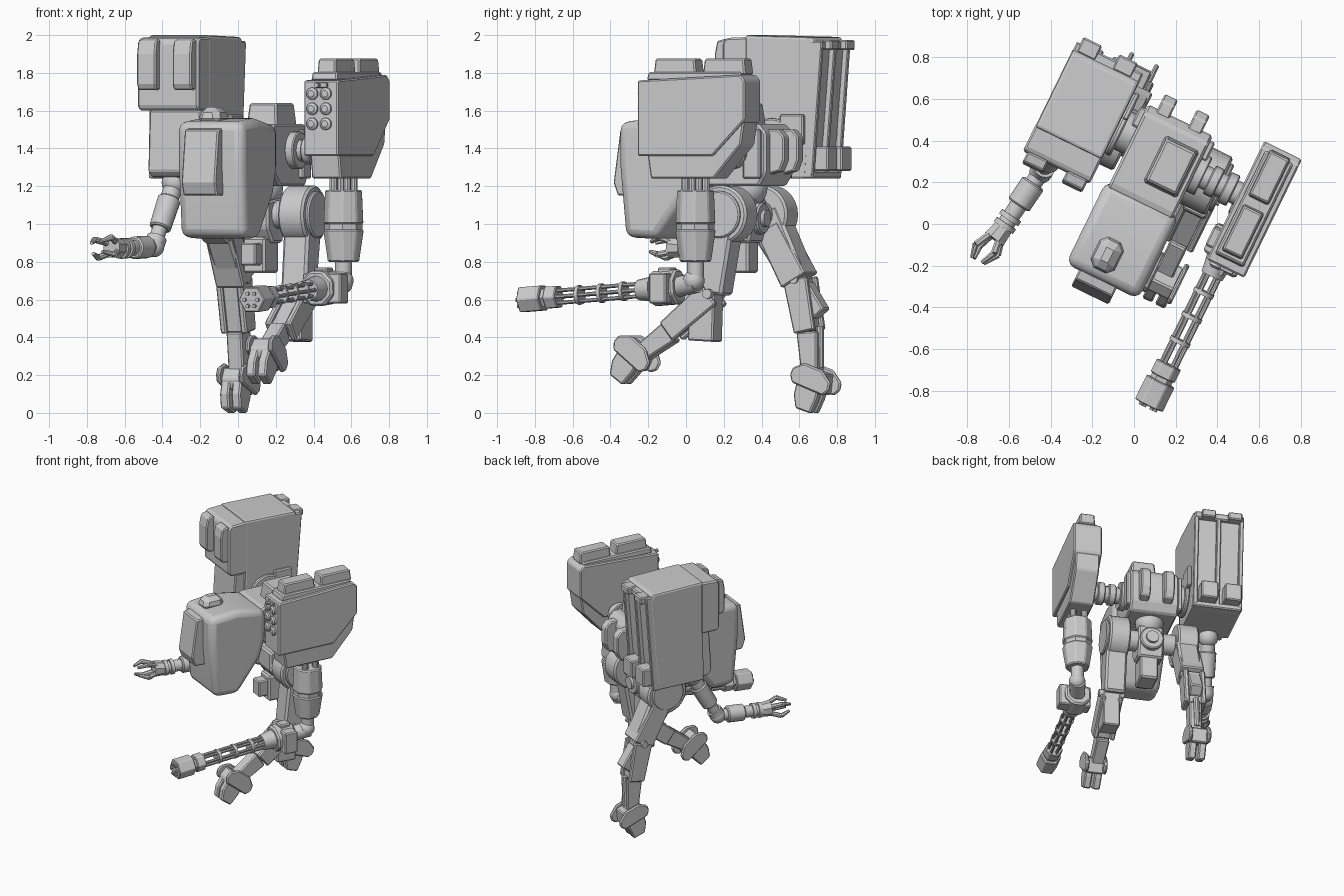
import bpy, bmesh, math
from mathutils import Vector, Matrix

if "Cube" in bpy.data.objects:
    bpy.data.objects.remove(bpy.data.objects["Cube"])

YAW = Matrix.Rotation(math.radians(-26), 4, 'Z')   # whole machine is turned on the spot


def finish(name, bm, bevel=0.0, smooth=False, segs=1):
    bmesh.ops.recalc_face_normals(bm, faces=bm.faces)
    bm.transform(YAW)
    me = bpy.data.meshes.new(name)
    bm.to_mesh(me)
    bm.free()
    ob = bpy.data.objects.new(name, me)
    bpy.context.collection.objects.link(ob)
    if bevel:
        m = ob.modifiers.new('edge', 'BEVEL')
        m.width, m.segments, m.limit_method = bevel, segs, 'ANGLE'
    if smooth:
        bpy.context.view_layer.objects.active = ob
        ob.select_set(True)
        bpy.ops.object.shade_smooth_by_angle(angle=math.radians(35))
        ob.select_set(False)
    return ob


def box(name, x, y, z, bevel=0.008, top=1.0):
    """Box from min/max ranges; top scales the upper face."""
    bm = bmesh.new()
    bmesh.ops.create_cube(bm, size=1)
    for v in bm.verts:
        k = top if v.co.z > 0 else 1
        v.co = Vector(((x[0] + x[1]) / 2 + v.co.x * k * (x[1] - x[0]),
                       (y[0] + y[1]) / 2 + v.co.y * k * (y[1] - y[0]),
                       (z[0] + z[1]) / 2 + v.co.z * (z[1] - z[0])))
    return finish(name, bm, bevel)


def prism(name, pts, x0, x1, bevel=0.008, segs=1, smooth=False):
    """Side profile of (y, z) points extruded along x."""
    bm = bmesh.new()
    f = bm.faces.new([bm.verts.new((x0, y, z)) for y, z in pts])
    r = bmesh.ops.extrude_face_region(bm, geom=[f])
    bmesh.ops.translate(bm, vec=(x1 - x0, 0, 0),
                        verts=[g for g in r['geom'] if isinstance(g, bmesh.types.BMVert)])
    return finish(name, bm, bevel, smooth, segs)


def limb(name, a, b, wa, wb, x, thick, bevel=0.008):
    """Tapered bar in the side plane from a to b."""
    a, b = Vector(a), Vector(b)
    d = (b - a).normalized()
    n = Vector((-d.y, d.x))
    pts = [a + n * wa / 2, b + n * wb / 2, b - n * wb / 2, a - n * wa / 2]
    return prism(name, [tuple(p) for p in pts], x - thick / 2, x + thick / 2, bevel)


def rod(name, a, b, r1, r2=None, n=16, bevel=0.0):
    a, b = Vector(a), Vector(b)
    d = b - a
    bm = bmesh.new()
    bmesh.ops.create_cone(bm, cap_ends=True, segments=n, radius1=r1, depth=d.length,
                          radius2=r1 if r2 is None else r2)
    if n in (6, 8):
        bm.transform(Matrix.Rotation(math.pi / n, 4, 'Z'))
    bm.transform(Matrix.Translation((a + b) / 2) @ d.to_track_quat('Z', 'Y').to_matrix().to_4x4())
    return finish(name, bm, bevel, n > 8)


def ball(name, c, r):
    bm = bmesh.new()
    bmesh.ops.create_uvsphere(bm, u_segments=20, v_segments=12, radius=r, matrix=Matrix.Translation(c))
    return finish(name, bm, 0, True)


# Cockpit hull with front plate and roof bump
prism('cockpit_hull', [(-.315, 1.54), (-.315, 1.3), (-.28, .93), (-.09, .92), (.09, 1.16),
                       (.13, 1.3), (.13, 1.52), (-.1, 1.56)], -.21, .178, .045, 3, True)
prism('cockpit_front_plate', [(-.29, 1.51), (-.36, 1.5), (-.4, 1.22), (-.375, 1.15), (-.28, 1.15)], -.14, .06)
box('cockpit_roof_bump', (-.12, .02), (-.28, -.1), (1.53, 1.62), .03, .7)

# Torso
prism('torso', [(.08, 1.5), (.1, 1.28), (.2, 1.2), (.5, 1.2), (.545, 1.27), (.545, 1.48), (.5, 1.53), (.12, 1.53)],
      -.19, .155, .012)
box('roof_hatch', (-.05, .13), (.2, .45), (1.52, 1.64), .01, .88)
for s in (-1, 1):
    prism('exhaust', [(.52, 1.26), (.6, 1.28), (.625, 1.34), (.625, 1.46), (.59, 1.5), (.52, 1.5)],
          -.02 + s * .085 - .035, -.02 + s * .085 + .035)
    box('torso_side_panel', (-.02 + s * .17 - .03, -.02 + s * .17 + .03), (.42, .52), (1.24, 1.5))

# Shoulder joints
rod('right_shoulder_shaft', (.13, .35, 1.39), (.4, .35, 1.39), .058)
for i, r in enumerate((.1, .075, .08)):
    rod('right_shoulder_ring', (.15 + i * .08, .35, 1.39), (.2 + i * .08, .35, 1.39), r, n=24, bevel=.006)
rod('left_shoulder_shaft', (-.3, .38, 1.4), (-.18, .38, 1.4), .1, n=24)
rod('left_shoulder_disc', (-.275, .38, 1.42), (-.245, .38, 1.42), .14, n=24, bevel=.008)
box('left_shoulder_plate', (-.275, -.245), (.43, .57), (1.42, 1.58))

# Right launcher pod
prism('right_pod', [(0, 1.76), (0, 1.36), (.44, 1.36), (.63, 1.55), (.63, 1.76), (.6, 1.79)], .387, .588, .008)
prism('right_pod_base', [(.05, 1.37), (.07, 1.24), (.44, 1.24), (.6, 1.42), (.62, 1.55), (.4, 1.37)], .4, .572)
box('right_pod_lid', (.41, .562), (.04, .6), (1.76, 1.805), .008, .96)
for y in (.07, .36):
    box('right_pod_roof_block', (.43, .54), (y, y + .25), (1.79, 1.875), .008, .92)
for z in (1.69, 1.61, 1.53):
    for x in (.44, .52):
        rod('rocket_tube', (x, .02, z), (x, -.012, z), .032, n=16)
        rod('rocket_tip', (x, -.012, z), (x, -.022, z), .032, .018)
rod('pod_sensor', (.48, .01, 1.735), (.48, -.04, 1.735), .013, n=8)
box('pod_sensor_base', (.46, .53), (-.015, .02), (1.72, 1.75), .004)

# Left launcher pod
prism('left_pod', [(.21, 2.0), (.21, 1.6), (.2, 1.24), (.57, 1.24), (.595, 1.45), (.635, 1.95), (.61, 1.99)],
      -.63, -.275, .015, 2)
prism('left_pod_head', [(.23, 1.99), (.1, 1.985), (.08, 1.96), (.08, 1.62), (.1, 1.6), (.23, 1.6)],
      -.632, -.275, .01)
prism('left_pod_front_base', [(.23, 1.6), (.14, 1.6), (.12, 1.28), (.15, 1.25), (.23, 1.24)], -.59, -.29)
for x in (-.61, -.4):
    prism('left_pod_front_rib', [(.09, 1.98), (.04, 1.97), (.025, 1.9), (.025, 1.74), (.04, 1.71), (.09, 1.71)], x, x + .11)
# raised frame on the back, leaving two long recesses
for x in (-.628, -.465, -.305):
    limb('left_pod_back_rail', (.635, 1.96), (.585, 1.26), .06, .05, x + .015, .03, .005)
box('left_pod_back_top', (-.628, -.275), (.6, .665), (1.92, 1.97))
box('left_pod_back_bottom', (-.628, -.275), (.55, .61), (1.24, 1.28))
for x in (-.61, -.44):
    box('left_pod_back_block', (x, x + .12), (.56, .68), (1.28, 1.41))
for x in (-.56, -.37):
    box('left_pod_back_lug', (x - .05, x + .05), (.62, .7), (1.92, 1.975))

# Waist and pelvis
ball('waist_ball', (-.02, .36, 1.19), .1)
rod('waist_collar', (-.02, .36, 1.2), (-.02, .36, 1.25), .13, n=24)
rod('hip_axle', (-.24, .34, 1.05), (.2, .34, 1.05), .075)
prism('pelvis', [(.22, 1.12), (.22, .98), (.28, .9), (.4, .9), (.43, 1.0), (.42, 1.14)], -.11, .07, .012)
box('pelvis_lower_block', (-.08, .05), (.22, .39), (.74, .93), .012)
box('pelvis_front_block', (-.06, .03), (.15, .24), (.78, .9))
rod('pelvis_rear_disc', (-.02, .4, 1.03), (-.02, .45, 1.03), .085, n=20, bevel=.008)
rod('pelvis_rear_hub', (-.02, .44, 1.03), (-.02, .47, 1.03), .045)


def foot(side, x, c, pitch):
    t = math.radians(pitch)

    def turn(pts):
        return [(c[0] + y * math.cos(t) - z * math.sin(t), c[1] + y * math.sin(t) + z * math.cos(t)) for y, z in pts]
    shell = turn([(-.12, .04), (-.11, .08), (-.05, .115), (.06, .1), (.12, .045), (.12, .0), (.09, -.03), (-.1, .0)])
    toe = turn([(-.08, .05), (-.085, -.06), (-.06, -.13), (.03, -.14), (.05, -.06), (.06, .05)])
    for s in (-1, 1):
        prism(side + '_foot_guard', shell, x + s * .066 - .012, x + s * .066 + .012)
        prism(side + '_toe', toe, x + s * .034 - .026, x + s * .034 + .026)
    prism(side + '_foot_core', turn([(-.09, .02), (-.07, .09), (.07, .08), (.08, -.03), (-.06, -.03)]), x - .06, x + .06)


def leg(side, x, knee, mid, ankle, pitch, out, shift, wide):
    hip = (.34, 1.05)
    rod(side + '_hip_drum', (x - .08, *hip), (x + .07, *hip), .155, n=28, bevel=.012)
    rod(side + '_hip_cap', (x + out * .065, *hip), (x + out * .09, *hip), .125, n=24, bevel=.008)
    limb(side + '_thigh', hip, knee, wide, .14, x, .15, .015)
    x += shift
    rod(side + '_knee_pin', (x - .09, *knee), (x + .09, *knee), .026, n=12)
    for s in (-1, 1):
        limb(side + '_shin_plate', knee, mid, .14, .12, x + s * .06, .035)
    limb(side + '_shin_core', knee, mid, .1, .08, x, .1)
    limb(side + '_lower_shin', mid, ankle, .12, .085, x, .09)
    return foot(side, x + shift, ankle, pitch)


# Legs: right one striding forward, left one trailing
leg('right', .22, (.28, .63), (.03, .43), (-.185, .285), -30, 1, .015, .17)
limb('right_calf_block', (.24, .66), (.225, .38), .14, .15, .235, .12)
leg('left', -.27, (.535, .71), (.59, .43), (.61, .14), -12, -1, -.015, .21)
limb('left_thigh_plate', (.38, .98), (.535, .7), .14, .16, -.275, .165)
prism('left_calf_pad', [(.59, .7), (.67, .58), (.69, .55), (.63, .5), (.57, .5)], -.33, -.24)
rod('left_ankle_piston', (-.285, .65, .46), (-.295, .645, .24), .022, n=10)

# Right arm
for dx in (-.04, .04):
    for y in (.25, .33):
        rod('right_arm_pin', (.48 + dx, y, 1.12), (.48 + dx, y, 1.27), .022, n=10)
rod('right_upper_arm_top', (.48, .29, 1.0), (.48, .29, 1.18), .108, .1, 8, .008)
rod('right_upper_arm_band', (.48, .29, .97), (.48, .29, 1.0), .1, n=8)
rod('right_upper_arm_lower', (.48, .29, .8), (.48, .29, .97), .085, .11, 8, .008)
rod('right_elbow_pipe', (.48, .29, .7), (.48, .29, .82), .045)
ball('right_elbow', (.48, .28, .7), .058)
rod('right_forearm', (.48, .3, .69), (.45, .16, .665), .055)

# Rotary gun
def gun(t):
    return Vector((.445, .2 - t, .67 - t * .075))


rod('gun_mount', gun(.02), gun(.17), .1, n=8, bevel=.012)
box('gun_mount_side', (.35, .575), (.06, .16), (.58, .74))
box('gun_mount_top', (.41, .49), (.07, .15), (.72, .77))
rod('gun_collar', gun(.17), gun(.26), .068, .055, 12)
for k in range(6):
    o = Vector((math.cos(k * math.pi / 3) * .038, 0, math.sin(k * math.pi / 3) * .038))
    rod('gun_barrel', gun(.2) + o, gun(.965) + o, .0105, n=8)
for t in (.34, .47, .6):
    rod('gun_ring', gun(t), gun(t + .02), .052, n=12)
rod('gun_muzzle_rear', gun(.73), gun(.8), .066, n=6, bevel=.005)
rod('gun_muzzle_neck', gun(.79), gun(.83), .055, n=6)
rod('gun_muzzle_front', gun(.82), gun(.95), .076, n=6, bevel=.005)

# Left arm
sh, el, wr = Vector((-.48, .22, 1.22)), Vector((-.51, .03, .88)), Vector((-.555, -.29, .87))
ball('left_arm_shoulder', sh, .07)
rod('left_upper_arm', sh, sh.lerp(el, .45), .05)
rod('left_upper_arm_sleeve', sh.lerp(el, .25), sh.lerp(el, .72), .062, .058, 16, .008)
rod('left_upper_arm_end', sh.lerp(el, .7), el, .04)
rod('left_elbow_collar', sh.lerp(el, .86), sh.lerp(el, .96), .054)
ball('left_elbow', el, .056)
rod('left_forearm', el, wr, .042)
rod('left_forearm_sleeve', el.lerp(wr, .2), el.lerp(wr, .6), .06, .06, 16, .008)
for t in (.78, .92):
    rod('left_wrist_ring', el.lerp(wr, t), el.lerp(wr, t + .08), .055)
palm = wr + Vector((-.015, -.07, .005))
rod('left_palm', wr, palm, .05, .058, 8)
for dx, dz in ((-.045, .035), (.03, .045), (-.03, -.045), (.045, -.03)):
    knuckle = palm + Vector((dx * 1.3 - .01, -.06, dz * 1.2))
    tip = knuckle + Vector((-.015 - dx * .6, -.065, -dz * .5))
    rod('left_finger_base', palm + Vector((dx * .7, .01, dz * .7)), knuckle, .017, n=8)
    rod('left_finger_tip', knuckle, tip, .017, .01, 8)
